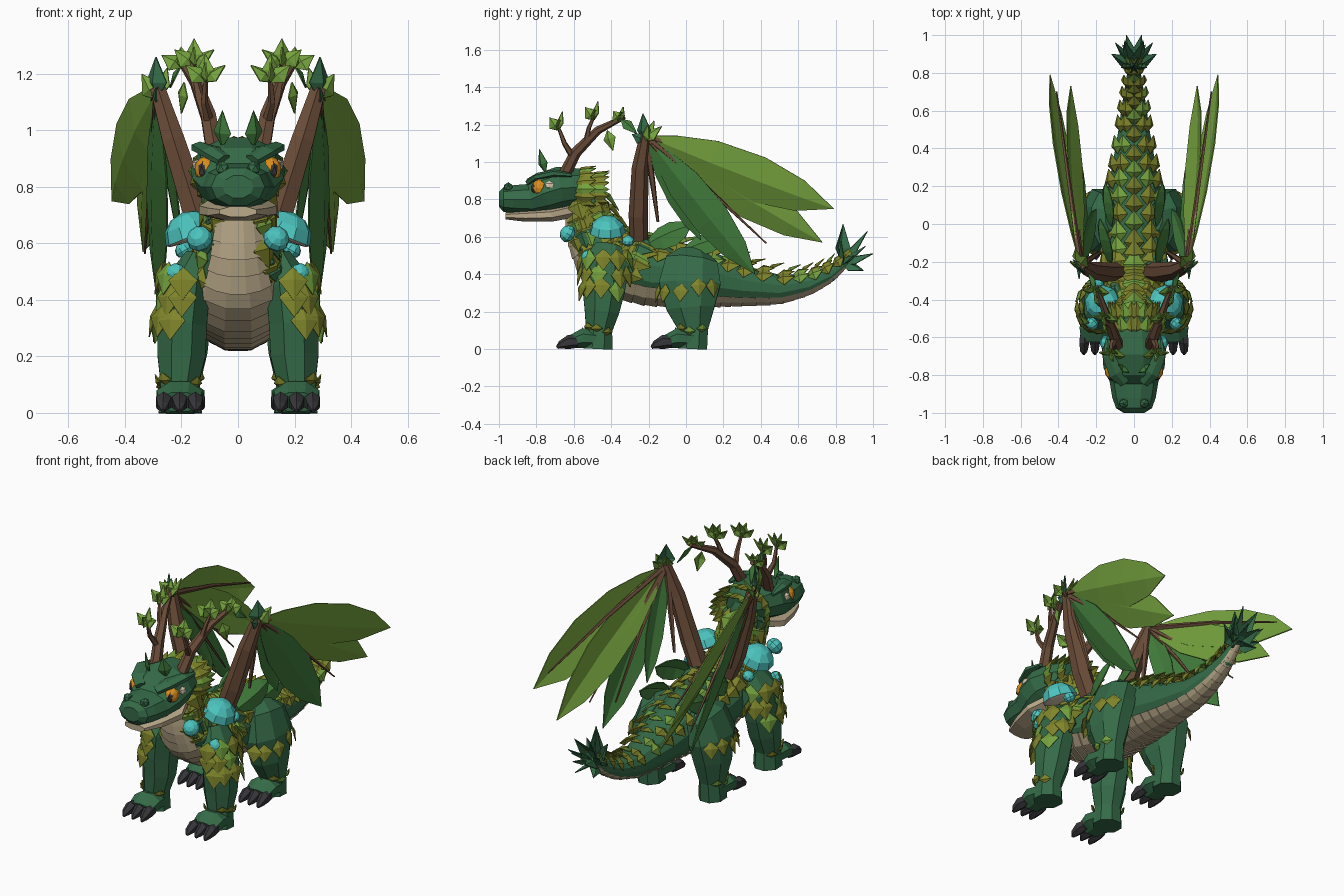
import bpy, bmesh, math, random
from mathutils import Vector as V

if "Cube" in bpy.data.objects:
    bpy.data.objects.remove(bpy.data.objects["Cube"])

random.seed(4)
COLOURS = [("dark green", "356b48"), ("olive leaf", "7f852b"), ("bright leaf", "75a23e"), ("mid green", "427d3c"),
           ("bark", "6b4d39"), ("belly tan", "bbab8b"), ("turquoise", "4cc4be"), ("amber", "dc8e1c"),
           ("claw black", "37373b"), ("cream", "dccdb4")]
DARK, OLIVE, BRIGHT, MID, BARK, TAN, TEAL, AMBER, BLACK, CREAM = range(10)
MATS = []
for label, code in COLOURS:
    m = bpy.data.materials.new(label)
    m.diffuse_color = [((int(code[i:i + 2], 16) / 255 + 0.055) / 1.055) ** 2.4 for i in (0, 2, 4)] + [1]
    m.use_nodes = True
    m.node_tree.nodes["Principled BSDF"].inputs["Base Color"].default_value = m.diffuse_color
    MATS.append(m)


def finish(bm, name, mirror=False, solid=0):
    bmesh.ops.recalc_face_normals(bm, faces=bm.faces)
    me = bpy.data.meshes.new(name)
    bm.to_mesh(me)
    bm.free()
    for m in MATS:
        me.materials.append(m)
    ob = bpy.data.objects.new(name, me)
    bpy.context.collection.objects.link(ob)
    if solid:
        mod = ob.modifiers.new("thickness", 'SOLIDIFY')
        mod.thickness, mod.offset = solid, 0
    if mirror:
        ob.modifiers.new("mirror", 'MIRROR').use_clip = False
    return ob


def frame(t):
    side = V((1, 0, 0)) - t * t.x
    side.normalize()
    return side, t.cross(side)


def loft(bm, rings, mat, n=8, phase=0.5):
    """Closed tube through rings of (x, y, z, half width, half height)."""
    pts = [V(r[:3]) for r in rings]
    loops = []
    for i, r in enumerate(rings):
        u, v = frame((pts[min(i + 1, len(pts) - 1)] - pts[max(i - 1, 0)]).normalized())
        angs = [2 * math.pi * (k + phase) / n for k in range(n)]
        loops.append([bm.verts.new(pts[i] + u * r[3] * math.cos(a) + v * r[-1] * math.sin(a)) for a in angs])
    faces = [bm.faces.new(loops[0]), bm.faces.new(loops[-1])]
    for a, b in zip(loops, loops[1:]):
        faces += [bm.faces.new((a[k], a[(k + 1) % n], b[(k + 1) % n], b[k])) for k in range(n)]
    for f in faces:
        f.material_index = mat


SMALL = ((0.4, 1),)
LARGE = ((0.15, 0.5), (0.35, 0.92), (0.6, 1), (0.82, 0.68))


def leaf(bm, base, tip, w, mat, normal, prof=SMALL, fold=0.4):
    """Pointed leaf, folded along its midrib."""
    base, tip = V(base), V(tip)
    d = tip - base
    side = d.cross(V(normal)).normalized()
    up = side.cross(d).normalized()
    rows = [[bm.verts.new(base)]]
    for t, k in prof:
        c = base + d * t
        rows.append([bm.verts.new(c + side * w * k), bm.verts.new(c + up * w * k * fold), bm.verts.new(c - side * w * k)])
    rows.append([bm.verts.new(tip)])
    for a, b in zip(rows, rows[1:]):
        for h in (0, 1):
            q = ([a[h], a[h + 1]] if len(a) > 1 else [a[0]]) + ([b[h + 1], b[h]] if len(b) > 1 else [b[0]])
            bm.faces.new(q).material_index = mat


def ball(bm, c, r, mat, sub=2, squash=(1, 1, 1)):
    for v in bmesh.ops.create_icosphere(bm, subdivisions=sub, radius=r)["verts"]:
        v.co = V(c) + V(v.co[i] * squash[i] for i in range(3))
        for f in v.link_faces:
            f.material_index = mat


# Body, neck and tail: one loft along the spine
SPINE = [(-.58, .86, .09, .10), (-.545, .75, .10, .105), (-.50, .62, .125, .14), (-.44, .51, .165, .17),
         (-.33, .44, .185, .175), (-.18, .40, .175, .17), (0, .39, .165, .165), (.15, .37, .15, .145),
         (.3, .34, .12, .11), (.5, .32, .085, .08), (.65, .345, .062, .058), (.77, .40, .042, .042), (.87, .48, .022, .022)]
bm = bmesh.new()
loft(bm, [(0, *r) for r in SPINE], DARK, 12)
finish(bm, "body")


def surface(s, ang, scale=1.0):
    """Point, outward direction and tangent on the body; ang 90 is the belly, -90 the back."""
    i = min(int(s), len(SPINE) - 2)
    y, z, rx, rz = V(SPINE[i]).lerp(V(SPINE[i + 1]), s - i)
    t0 = lambda j: (V((0, *SPINE[min(j + 1, len(SPINE) - 1)][:2])) - V((0, *SPINE[max(j - 1, 0)][:2]))).normalized()
    t = t0(i).lerp(t0(i + 1), s - i).normalized()
    u, v = frame(t)
    a = math.radians(ang)
    out = u * math.cos(a) * rx + v * math.sin(a) * rz
    return V((0, y, z)) + out * scale, out.normalized(), t


# Overlapping belly plates from chin to tail tip
bm = bmesh.new()
N = 34
for k in range(N):
    s0, s1 = 11.9 * k / N, 11.9 * (k + 1.05) / N
    spread = 45 if s0 < 2.5 else 66 if s0 < 6 else 56
    rows = [[bm.verts.new(surface(s, 90 + spread * a, sc)[0]) for a in (-1, -.65, -.22, .22, .65, 1)]
            for s, sc in ((s0, 1.03), (s1, 1.07), (s1, 0.98))]
    for a, b in zip(rows, rows[1:]):
        for j in range(5):
            bm.faces.new((a[j], a[j + 1], b[j + 1], b[j])).material_index = TAN
finish(bm, "belly_plates")

# Leaf coat over the neck, shoulders, back and tail
bm = bmesh.new()


def coat(s, ang, size, lift, mat):
    p, o, t = surface(s, ang, 0.99)
    leaf(bm, p, p + t * size + o * size * lift, size * .46, mat, o)


for k in range(20):
    s = .3 + 11.3 * k / 19
    size = .15 - .0065 * s
    coat(s, -90, size, .5, OLIVE if k % 3 else BRIGHT)
    for a in (27, 52):
        for sg in (1, -1):
            coat(min(s + .3, 11.8), -90 + sg * a, size, .25, random.choice((OLIVE, OLIVE, OLIVE, BRIGHT)))
for k in range(105):
    s = random.uniform(.2, 4.2)
    a = random.choice((-1, 1)) * random.uniform(25, 132 if s < 2.6 else 108)
    coat(s, -90 + a, random.uniform(.10, .14), random.uniform(.15, .4), random.choice((OLIVE, OLIVE, OLIVE, BRIGHT, DARK)))
finish(bm, "leaf_coat", solid=.004)

# Tail tuft
bm = bmesh.new()
for x, y, z, w in ((0, .84, .67, .045), (.05, .97, .63, .04), (.12, .90, .50, .04), (.1, .96, .55, .03),
                   (.04, 1.0, .51, .04), (.06, .95, .42, .035), (.07, .83, .58, .035)):
    leaf(bm, (0, .84, .45), (x, y, z), w, DARK, (.6, -.3, 1), fold=.5)
finish(bm, "tail_tuft", True, .005)

# Legs with feet and claws
LEGS = {"front_leg": ((.14, -.41, .55, .05, .08), (.18, -.43, .45, .09, .135), (.197, -.44, .31, .094, .122),
                      (.20, -.45, .20, .092, .1), (.207, -.465, .10, .072, .076), (.207, -.47, 0, .08, .085)),
        "hind_leg": ((.12, .04, .52, .04, .08), (.155, .03, .47, .08, .15), (.185, .02, .35, .10, .178),
                     (.195, .025, .22, .094, .14), (.20, .04, .10, .07, .084), (.20, .035, 0, .078, .084))}
for name, rings in LEGS.items():
    bm = bmesh.new()
    loft(bm, rings, DARK, 8)
    x, y = rings[-1][:2]
    loft(bm, [(x, y + .02, .05, .07, .05), (x, y - .08, .058, .088, .058), (x, y - .145, .038, .078, .038)], DARK, 8)
    for dx in (-.056, 0, .056):
        loft(bm, [(x + dx, y - .11, .038, .024, .03), (x + dx, y - .155, .038, .031, .038),
                  (x + dx * 1.05, y - .20, .022, .022, .022), (x + dx * 1.05, y - .22, .008, .006, .008)], BLACK, 6)
    finish(bm, name, True)
    # Leaves at the shoulder or knee and around the ankle
    bm = bmesh.new()
    bands = [(rings[4], .085, 5, .085, -2.6, 1.2)] + ([(rings[1], .53, 5, .13, -1.6, 1.6), (rings[1], .45, 5, .13, -1.7, 1.6),
             (rings[2], .37, 4, .13, -1.4, 1.0)] if name == "front_leg" else [(rings[2], .36, 5, .11, -1.4, 1.1)])
    for (cx, cy, _, rx, ry), z, n, size, a0, a1 in bands:
        for k in range(n):
            a = a0 + (a1 - a0) * k / n + random.uniform(0, .3)
            o = V((math.cos(a), math.sin(a), 0))
            p = V((cx + o.x * rx * .95, cy + o.y * ry * .93, z + random.uniform(-.015, .02)))
            leaf(bm, p, p + o * size * .22 - V((0, 0, size * (.9 if z > .2 else -.5))), size * .4,
                 random.choice((OLIVE, OLIVE, OLIVE, BRIGHT)), o, fold=.25)
    finish(bm, name + "_leaves", True, .004)

# Head and jaw
bm = bmesh.new()
loft(bm, [(0, -.49, .86, .08, .08), (0, -.57, .865, .135, .105), (0, -.67, .86, .168, .122), (0, -.76, .832, .162, .118),
          (0, -.83, .80, .13, .088), (0, -.92, .80, .115, .08), (0, -.975, .80, .095, .07), (0, -1.0, .80, .055, .042)], DARK, 10, 0)
finish(bm, "head")
bm = bmesh.new()
loft(bm, [(0, -.60, .745, .10, .045), (0, -.72, .718, .15, .04), (0, -.86, .712, .115, .034), (0, -.965, .712, .07, .02)], TAN, 8)
finish(bm, "lower_jaw")

# Brows and nostrils
bm = bmesh.new()
loft(bm, [(.05, -.84, .895, .03, .018), (.095, -.79, .925, .045, .018), (.135, -.70, .94, .035, .02), (.14, -.61, .93, .012, .01)], DARK, 6)
ball(bm, (.055, -.95, .865), .027, DARK, 1)
finish(bm, "brow", True)

# Eyes
bm = bmesh.new()
ball(bm, (.113, -.782, .862), .046, AMBER, 2, (.9, .95, 1))
ball(bm, (.124, -.81, .86), .025, BLACK, 1, (.75, .75, 1.3))
ball(bm, (.144, -.728, .875), .024, CREAM, 1, (.8, 1.3, 1))
finish(bm, "eye", True)

# Mane and ear leaves
bm = bmesh.new()
for k in range(7):
    a = math.radians(-35 + 20 * k)
    o = V((math.cos(a), 0, math.sin(a)))
    for y, r in ((-.60, .125), (-.53, .09)):
        p = V((o.x * r, y, .845 + o.z * r * .75))
        leaf(bm, p, p + V((o.x * .05, .12, o.z * .04)), .045, (OLIVE, OLIVE, BRIGHT)[k % 3], o)
leaf(bm, (.055, -.75, .94), (.055, -.785, 1.07), .038, MID, (.6, -.8, 0))
finish(bm, "mane_and_ears", True, .004)

# Antlers with leaf buds
bm = bmesh.new()
loft(bm, [(.08, -.66, .91, .034), (.105, -.59, 1.05, .03), (.15, -.47, 1.17, .022), (.20, -.33, 1.24, .012)], BARK, 6)
loft(bm, [(.10, -.60, 1.02, .02), (.12, -.65, 1.10, .014), (.115, -.68, 1.18, .009)], BARK, 5)
loft(bm, [(.135, -.53, 1.12, .018), (.15, -.52, 1.18, .012), (.165, -.49, 1.25, .008)], BARK, 5)
finish(bm, "antler", True)
bm = bmesh.new()
for x, y, z, h in ((.115, -.68, 1.17, 1), (.155, -.49, 1.225, 1), (.20, -.35, 1.22, .75)):
    for dx, dy, dz in ((.0, .02, .10), (-.07, -.02, .06), (.07, 0, .06), (0, -.05, .07)):
        leaf(bm, (x, y, z), (x + dx, y + dy * h, z + dz * h), .035, BRIGHT, (dx * 2 + .3, -.5, .6))
leaf(bm, (.19, -.42, 1.17), (.20, -.39, 1.06), .036, BRIGHT, (1, -.5, 0))
leaf(bm, (.20, -.35, 1.23), (.24, -.26, 1.15), .03, MID, (1, 0, .5))
finish(bm, "antler_leaves", True, .006)

# Wing arms and ribs
TOP = (.285, -.215, 1.14)
bm = bmesh.new()
loft(bm, [(.06, -.25, .50, .05, .048), (.15, -.255, .72, .055, .052), (.23, -.245, .97, .045, .045), (.285, -.215, 1.15, .03, .03)], BARK, 6)
loft(bm, [(.27, -.21, 1.12, .02), (.225, -.18, .9, .016), (.18, -.15, .68, .008)], BARK, 5)
for x, y, z in ((.41, .70, .82), (.33, .43, .565), (.27, .27, .52)):
    loft(bm, [(*TOP, .017), (TOP[0] * .5 + x * .5, (TOP[1] + y) / 2, (TOP[2] + z) / 2 + .015, .011), (x, y, z, .004)], BARK, 5)
finish(bm, "wing_arm", True)

# Wing leaves, upper edges spread outwards
bm = bmesh.new()
for tip, w, mat in (((.445, .79, .75), .132, BRIGHT), ((.335, .73, .57), .115, BRIGHT), ((.285, .37, .40), .105, MID),
                    ((.20, .08, .58), .06, MID)):
    leaf(bm, TOP, tip, w, mat, (1, -.2, -.33), LARGE, .2)
finish(bm, "wing_leaf", True, .006)
bm = bmesh.new()
for tip, w, mat in (((.29, -.23, 1.26), .05, DARK), ((.25, -.17, 1.22), .04, BRIGHT), ((.34, -.20, 1.20), .04, BRIGHT),
                    ((.29, -.29, 1.15), .03, DARK), ((.31, -.13, 1.19), .04, BRIGHT)):
    leaf(bm, (.285, -.22, 1.11), tip, w, mat, (.6, -.6, .4))
finish(bm, "wing_bud", True, .006)

# Broad leaves lying along the flanks
bm = bmesh.new()
leaf(bm, (.12, -.22, .55), (.18, .03, .66), .07, MID, (1, 0, .5), LARGE)
leaf(bm, (.12, -.02, .52), (.15, .22, .60), .06, MID, (1, 0, .5), LARGE)
finish(bm, "flank_leaf", True, .006)

# Turquoise mushrooms on the shoulders
bm = bmesh.new()
for c, r, n in (((.165, -.42, .625), .098, (.4, 0, 1)), ((.135, -.63, .615), .048, (.3, -.8, .5)),
                ((.22, -.525, .495), .036, (.6, -.6, .4)), ((.19, -.31, .575), .034, (.6, 0, 1))):
    q = V((0, 0, 1)).rotation_difference(V(n))
    verts = bmesh.ops.create_uvsphere(bm, u_segments=9, v_segments=6, radius=r)["verts"]
    for f in {f for v in verts for f in v.link_faces}:
        f.material_index = CREAM if f.calc_center_median().z < 0 and r > .06 else TEAL
    for v in verts:
        v.co.z *= .92 if v.co.z > 0 else .15 if r > .06 else .7
        v.co = q @ v.co + V(c)
finish(bm, "mushroom", True)
